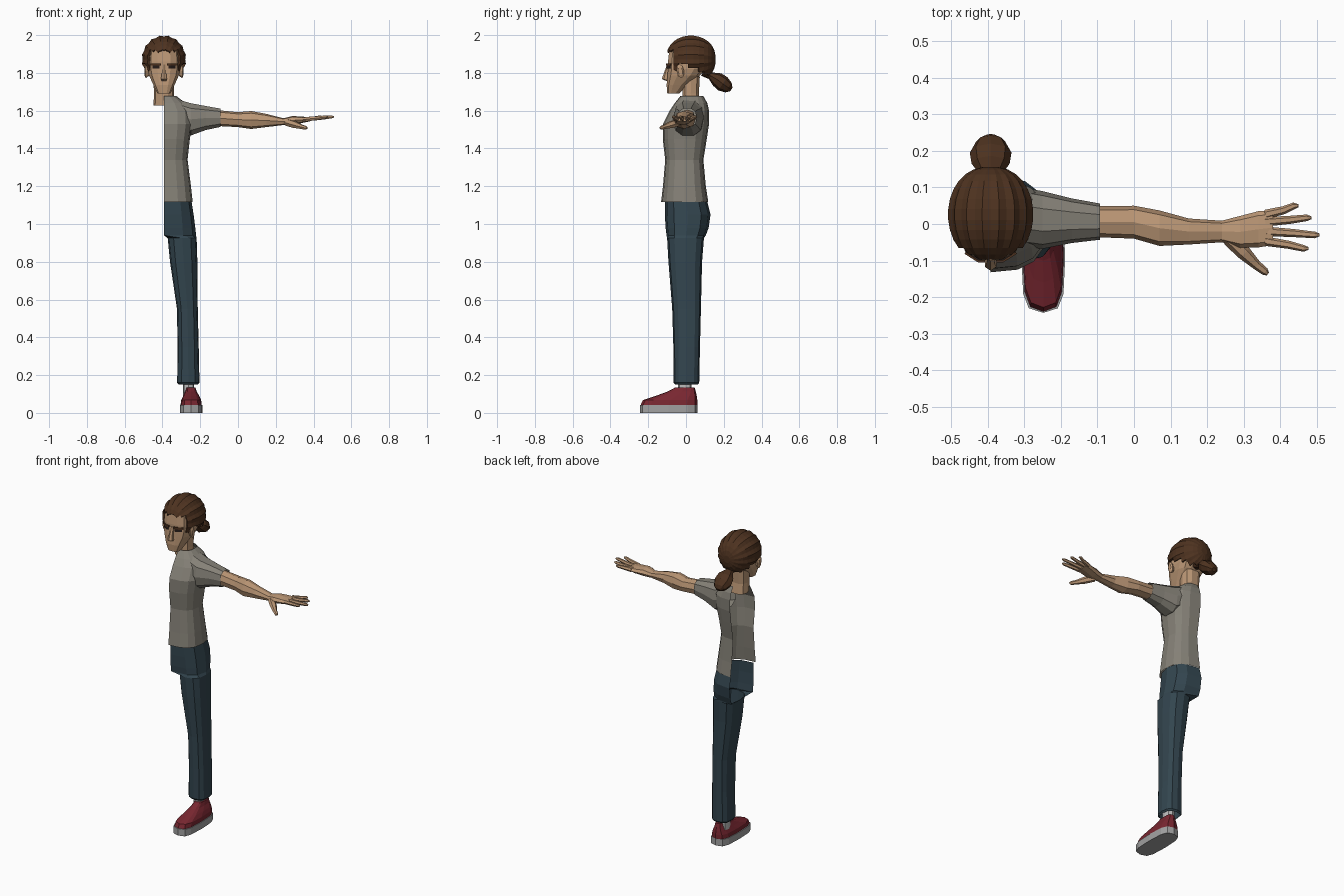
import bpy, bmesh, math
from mathutils import Vector

cube = bpy.data.objects.get("Cube")
if cube:
    bpy.data.objects.remove(cube)

CX = -0.392  # body centre plane


def material(name, r, g, b):
    m = bpy.data.materials.new(name)
    m.use_nodes = True
    m.diffuse_color = (r, g, b, 1)
    bsdf = m.node_tree.nodes["Principled BSDF"]
    bsdf.inputs["Base Color"].default_value = (r, g, b, 1)
    bsdf.inputs["Roughness"].default_value = 0.9
    return m


SKIN = material("skin", 0.50, 0.31, 0.18)
SHIRT = material("grey shirt", 0.235, 0.22, 0.185)
DENIM = material("dark denim", 0.033, 0.06, 0.078)
HAIR = material("brown hair", 0.075, 0.032, 0.014)
RED = material("red shoe", 0.19, 0.02, 0.03)
SOLE = material("grey sole", 0.36, 0.36, 0.36)
SOCK = material("pale sock", 0.5, 0.5, 0.5)
EYE = material("dark eye", 0.02, 0.012, 0.01)


def finish(name, bm, mat):
    bmesh.ops.recalc_face_normals(bm, faces=bm.faces[:])
    mesh = bpy.data.meshes.new(name)
    bm.to_mesh(mesh)
    bm.free()
    mesh.materials.append(mat)
    ob = bpy.data.objects.new(name, mesh)
    bpy.context.collection.objects.link(ob)
    return ob


def power(v, e):
    return math.copysign(abs(v) ** e, v)


def oval(c, u, v, n=10, e=0.8, start=0.0, sweep=math.tau):
    """Rounded-box outline around c, spanned by half-axes u and v."""
    count = n if sweep > 6 else n + 1
    pts = []
    for i in range(count):
        a = start + sweep * i / n
        pts.append(Vector(c) + Vector(u) * power(math.cos(a), e) + Vector(v) * power(math.sin(a), e))
    return pts


def loft(name, rings, mat, closed=True, caps=(True, True), open_centre=False):
    bm = bmesh.new()
    rows = [[bm.verts.new(p) for p in ring] for ring in rings]
    n = len(rows[0])
    for a, b in zip(rows, rows[1:]):
        for i in range(n if closed else n - 1):
            j = (i + 1) % n
            bm.faces.new((a[i], a[j], b[j], b[i]))
    for row, cap in zip((rows[0], rows[-1]), caps):
        if cap:
            bm.faces.new(row)
    if open_centre:
        inner = [f for f in bm.faces if all(v.co.x < CX + 0.002 for v in f.verts)]
        bmesh.ops.delete(bm, geom=inner, context='FACES')
    return finish(name, bm, mat)


def level(z, x0, x1, y0, y1, **kw):
    """Horizontal outline from its bounds."""
    return oval(((x0 + x1) / 2, (y0 + y1) / 2, z), ((x1 - x0) / 2, 0, 0), (0, (y1 - y0) / 2, 0), **kw)


def upright(x, y0, y1, z0, z1, **kw):
    """Outline across the arm from its bounds."""
    return oval((x, (y0 + y1) / 2, (z0 + z1) / 2), (0, (y1 - y0) / 2, 0), (0, 0, (z1 - z0) / 2), **kw)


def tube(name, path, mat, n=6, flat=1.0):
    """Tapered tube: path holds (x, y, z, radius)."""
    pts = [Vector(p[:3]) for p in path]
    rings = []
    for i, p in enumerate(pts):
        t = (pts[min(i + 1, len(pts) - 1)] - pts[max(i - 1, 0)]).normalized()
        u = t.cross(Vector((0, 0, 1))).normalized()
        r = path[i][3]
        rings.append(oval(p, u * r, u.cross(t) * r * flat, n=n, e=1))
    return loft(name, rings, mat)


# Shirt: open half torso and sleeve
torso = [(1.116, .152, -.132, .118), (1.2, .143, -.122, .105), (1.34, .125, -.11, .092),
         (1.45, .137, -.123, .11), (1.53, .15, -.122, .122), (1.6, .145, -.086, .122),
         (1.64, .115, -.06, .113), (1.677, .066, -.03, .092)]
loft("shirt_torso", [level(z, CX - w, CX + w, f, b, n=8, e=.75, start=-math.pi / 2, sweep=math.pi)
                     for z, w, f, b in torso], SHIRT, closed=False, caps=(False, False))
loft("shirt_sleeve", [upright(*s) for s in (
    (-.31, -.06, .1, 1.49, 1.66), (-.25, -.068, .09, 1.465, 1.643),
    (-.17, -.052, .07, 1.495, 1.627), (-.093, -.043, .056, 1.512, 1.613))],
     SHIRT, caps=(False, False))

# Arm and palm
loft("arm", [upright(*s, n=8) for s in (
    (-.13, -.035, .048, 1.52, 1.605), (0, -.04, .05, 1.513, 1.592), (.07, -.06, .037, 1.503, 1.598),
    (.15, -.056, .015, 1.513, 1.583), (.24, -.05, .009, 1.524, 1.56), (.29, -.065, .022, 1.525, 1.572),
    (.34, -.064, .035, 1.535, 1.568), (.38, -.058, .038, 1.543, 1.567))], SKIN)

# Fingers
fingers = {"little_finger": (.026, .45, .05), "ring_finger": (.006, .485, .017),
           "middle_finger": (-.02, .507, -.03), "index_finger": (-.047, .477, -.067)}
for name, (base, tx, ty) in fingers.items():
    tube(name, [(.36, base, 1.555, .013), ((.37 + tx) / 2, (base + ty) / 2, 1.561, .011),
                (tx - .012, ty, 1.567, .009), (tx, ty, 1.567, .004)], SKIN)
tube("thumb", [(.26, -.04, 1.538, .02), (.3, -.078, 1.526, .02), (.335, -.112, 1.515, .013),
               (.358, -.13, 1.509, .011), (.366, -.137, 1.509, .005)], SKIN)

# Trousers: hip half runs down into one full leg
hip = [(1.12, .146, -.112, .112), (1.05, .157, -.112, .13), (.98, .166, -.108, .12), (.94, .17, -.103, .105)]
leg = [(.925, -.372, -.219, -.1, .095), (.8, -.36, -.215, -.093, .085), (.55, -.323, -.213, -.073, .079),
       (.35, -.32, -.208, -.067, .074), (.16, -.322, -.204, -.066, .07), (.15, -.314, -.212, -.058, .062)]
rings = [[Vector((max(p.x, CX), p.y, p.z)) for p in level(z, CX - w, CX + w, f, b, n=12, e=.75)]
         for z, w, f, b in hip]
rings += [level(*s, n=12, e=.75) for s in leg]
loft("trousers", rings, DENIM, caps=(False, False), open_centre=True)

# Sock and shoe
loft("sock", [level(z, -.292, -.232, -.042, .03, n=8) for z in (.09, .19)], SOCK)
loft("shoe_sole", [level(z, -.308, -.188, -.243, .06, n=12, e=.6) for z in (0, .043)], SOLE)
loft("shoe_upper", [level(*s, n=12, e=.65) for s in (
    (.042, -.304, -.192, -.24, .06), (.068, -.301, -.195, -.228, .06), (.09, -.29, -.205, -.16, .057),
    (.112, -.28, -.218, -.1, .052), (.134, -.274, -.225, -.058, .046))], RED)

# Head and neck
skull = [(1.692, .036, -.1, -.035), (1.735, .057, -.104, .01), (1.785, .08, -.1, .075),
         (1.82, .088, -.098, .105), (1.86, .088, -.098, .115), (1.925, .084, -.09, .115), (1.97, .055, -.05, .08)]
loft("head", [level(z, CX - w, CX + w, f, b, n=12, e=.7, start=math.pi / 12) for z, w, f, b in skull], SKIN)
loft("neck", [level(z, CX - w, CX + w, f, b, n=10) for z, w, f, b in
              ((1.628, .055, -.018, .08), (1.69, .053, -.02, .07), (1.78, .056, -.02, .075))], SKIN)
loft("nose", [level(z, CX - w, CX + w, f, -.085, n=6, e=1, start=math.pi / 6) for z, w, f in
              ((1.757, .014, -.104), (1.768, .018, -.128), (1.8, .013, -.117), (1.845, .011, -.1))], SKIN)


# Brows and eyes: thin plates that wrap round the face
def plate(name, side, x0, x1, z0, z1, lift, mat):
    bm = bmesh.new()
    cols = []
    for x in (x0, .034, x1):
        y = -.096 - lift + max(0, x - .034) * .64
        cols.append([bm.verts.new((CX + side * x, y, z)) for z in (z0, z1)])
    for a, b in zip(cols, cols[1:]):
        bm.faces.new((a[0], b[0], b[1], a[1]))
    ob = finish(name, bm, mat)
    solid = ob.modifiers.new("thickness", 'SOLIDIFY')
    solid.thickness = .006
    solid.offset = 0


for side, label in ((1, "left"), (-1, "right")):
    plate(label + "_brow", side, .016, .07, 1.838, 1.851, .006, HAIR)
    plate(label + "_eye", side, .023, .06, 1.822, 1.838, .003, EYE)
    # Ear
    loft(label + "_ear", [oval((CX + side * x, -.03, 1.81), (0, r, 0), (0, -.25 * r, r * 1.9), n=8, e=1)
                          for x, r in ((.075, .012), (.097, .02), (.103, .012))], SKIN)


# Hair: ridged shell with locks swept from forehead to ponytail
def hairline(x, y):
    if y < -.072:
        return 1.915
    if y < -.045:
        return 1.80
    if y < 0:
        return 1.845
    return 1.85 - .55 * y


bm = bmesh.new()
ROWS, COLS = 14, 32
grid = []
for i in range(ROWS):
    th = math.pi * (i + .6) / (ROWS + .2)
    row = []
    for j in range(COLS):
        ph = math.tau * j / COLS
        r = power(math.sin(th), .85) * (1 if j % 2 else .95)
        row.append(bm.verts.new((CX + .119 * r * math.cos(ph), .026 - .131 * math.cos(th),
                                 1.872 + .128 * r * math.sin(ph))))
    grid.append(row)
for a, b in zip(grid, grid[1:]):
    for j in range(COLS):
        k = (j + 1) % COLS
        bm.faces.new((a[j], a[k], b[k], b[j]))
bm.faces.new(grid[-1])
bald = []
for f in bm.faces:
    c = f.calc_center_median()
    if c.z < hairline(c.x, c.y):
        bald.append(f)
bmesh.ops.delete(bm, geom=bald, context='FACES')
hair = finish("hair", bm, HAIR)
solid = hair.modifiers.new("thickness", 'SOLIDIFY')
solid.thickness = .014
solid.offset = -1

# Ponytail
tube("ponytail", [(CX, .09, 1.805, .03), (CX, .13, 1.785, .026), (CX, .165, 1.765, .052),
                  (CX, .195, 1.742, .057), (CX, .225, 1.722, .04), (CX, .24, 1.712, .015)],
     HAIR, n=8, flat=.75)
